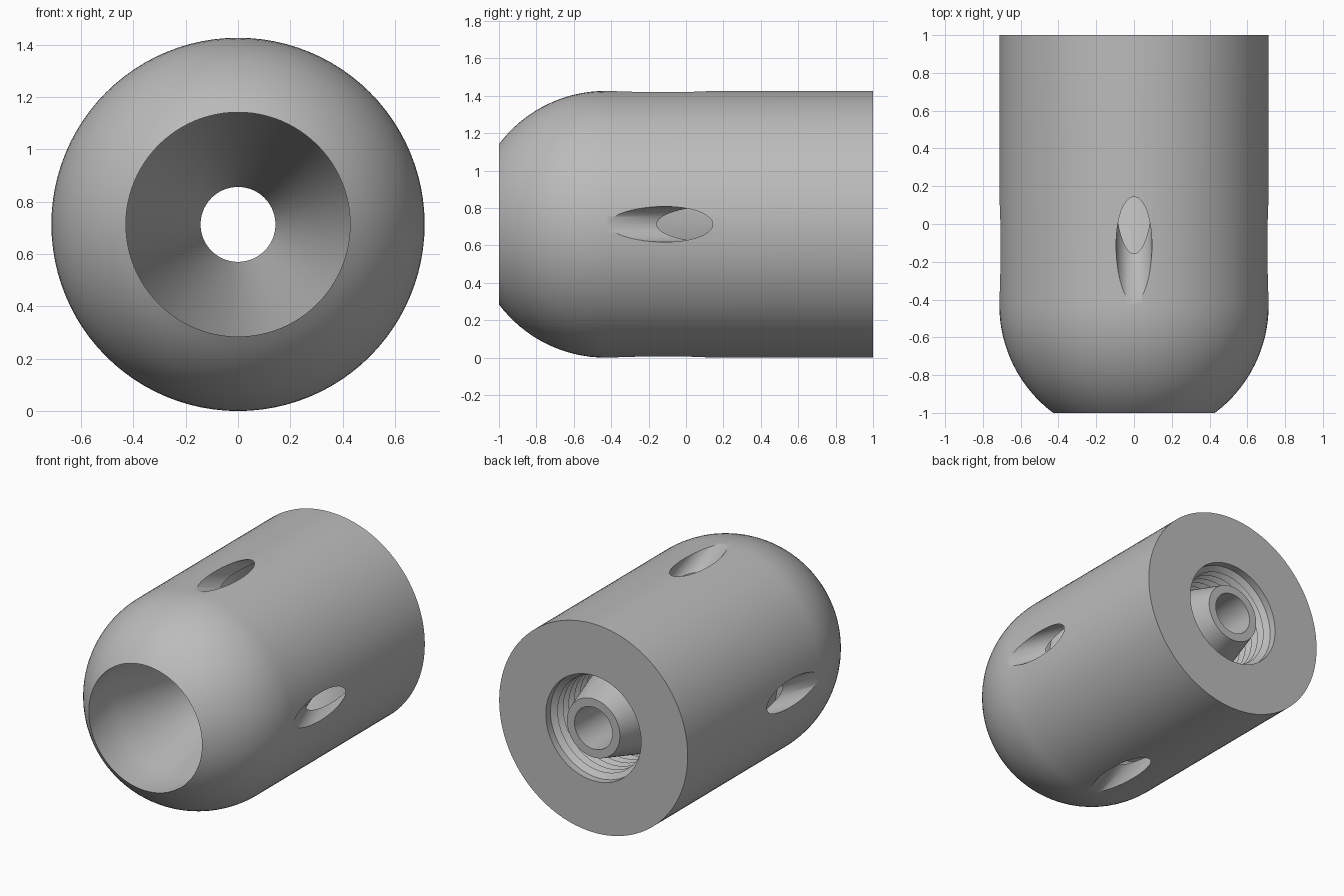
import bpy, bmesh, math
from mathutils import Matrix, Vector

cube = bpy.data.objects.get("Cube")
if cube:
    bpy.data.objects.remove(cube, do_unlink=True)

R = 0.713          # outer radius, also the height of the axis
SEGMENTS = 96

metal = bpy.data.materials.new("plain grey metal")
metal.use_nodes = True
grey = (0.5, 0.5, 0.5, 1)
metal.diffuse_color = grey
metal.node_tree.nodes["Principled BSDF"].inputs["Base Color"].default_value = grey


def add_object(name, bm):
    mesh = bpy.data.meshes.new(name)
    bmesh.ops.recalc_face_normals(bm, faces=bm.faces)
    bm.to_mesh(mesh)
    bm.free()
    mesh.materials.append(metal)
    obj = bpy.data.objects.new(name, mesh)
    bpy.context.collection.objects.link(obj)
    return obj


def lathe(name, profile):
    """Revolve a closed (y, radius) profile around the long axis."""
    bm = bmesh.new()
    rings = []
    for i in range(SEGMENTS):
        a = math.tau * i / SEGMENTS
        rings.append([bm.verts.new((r * math.sin(a), y, R + r * math.cos(a)))
                      for y, r in profile])
    n = len(profile)
    for i, ring in enumerate(rings):
        nxt = rings[(i + 1) % SEGMENTS]
        for j in range(n):
            k = (j + 1) % n
            bm.faces.new((ring[j], ring[k], nxt[k], nxt[j]))
    return add_object(name, bm)


# Rounded nose, running back to the straight barrel
nose_y = -0.43
start = math.acos(0.57 / R)
profile = []
for i in range(17):
    a = start + (math.pi / 2 - start) * i / 16
    profile.append((nose_y - R * math.cos(a), R * math.sin(a)))
profile += [(1, R), (1, 0.36)]

# Threaded rear socket
pitch = 0.06
for i in range(6):
    y = 0.95 - pitch * i
    profile += [(y, 0.36), (y - 0.03, 0.325)]

# Inner air chamber, central nozzle cone, bore and front mouth
profile += [(0.58, 0.36), (0.46, 0.62), (-0.2, 0.62), (-0.2, 0.55),
            (1, 0.2), (1, 0.143), (0.1, 0.143), (-0.72, 0.43)]
body = lathe("nozzle_body", profile)

# Four slanted air holes, entering toward the rear
tilt = math.radians(20)
direction = Vector((0, math.cos(tilt), -math.sin(tilt)))
entry = Vector((0, -0.135, R))
bm = bmesh.new()
for quarter in range(4):
    spin = Matrix.Rotation(quarter * math.pi / 2, 4, 'Y')
    centre = entry + direction * 0.06
    place = Matrix.Translation(centre) @ direction.to_track_quat('Z', 'Y').to_matrix().to_4x4()
    bmesh.ops.create_cone(bm, cap_ends=True, segments=48, radius1=0.095, radius2=0.095,
                          depth=1.0, matrix=Matrix.Translation((0, 0, R)) @ spin @ place)
cutter = add_object("air_hole_cutter", bm)
cutter.hide_render = True
cutter.hide_set(True)

cut = body.modifiers.new("air_holes", 'BOOLEAN')
cut.operation = 'DIFFERENCE'
cut.solver = 'EXACT'
cut.object = cutter

# Bake the cut, then shade smooth with crisp edges
bpy.context.view_layer.objects.active = body
body.select_set(True)
bpy.ops.object.modifier_apply(modifier=cut.name)
bpy.data.objects.remove(cutter, do_unlink=True)
bpy.ops.object.shade_smooth_by_angle(angle=math.radians(30))
